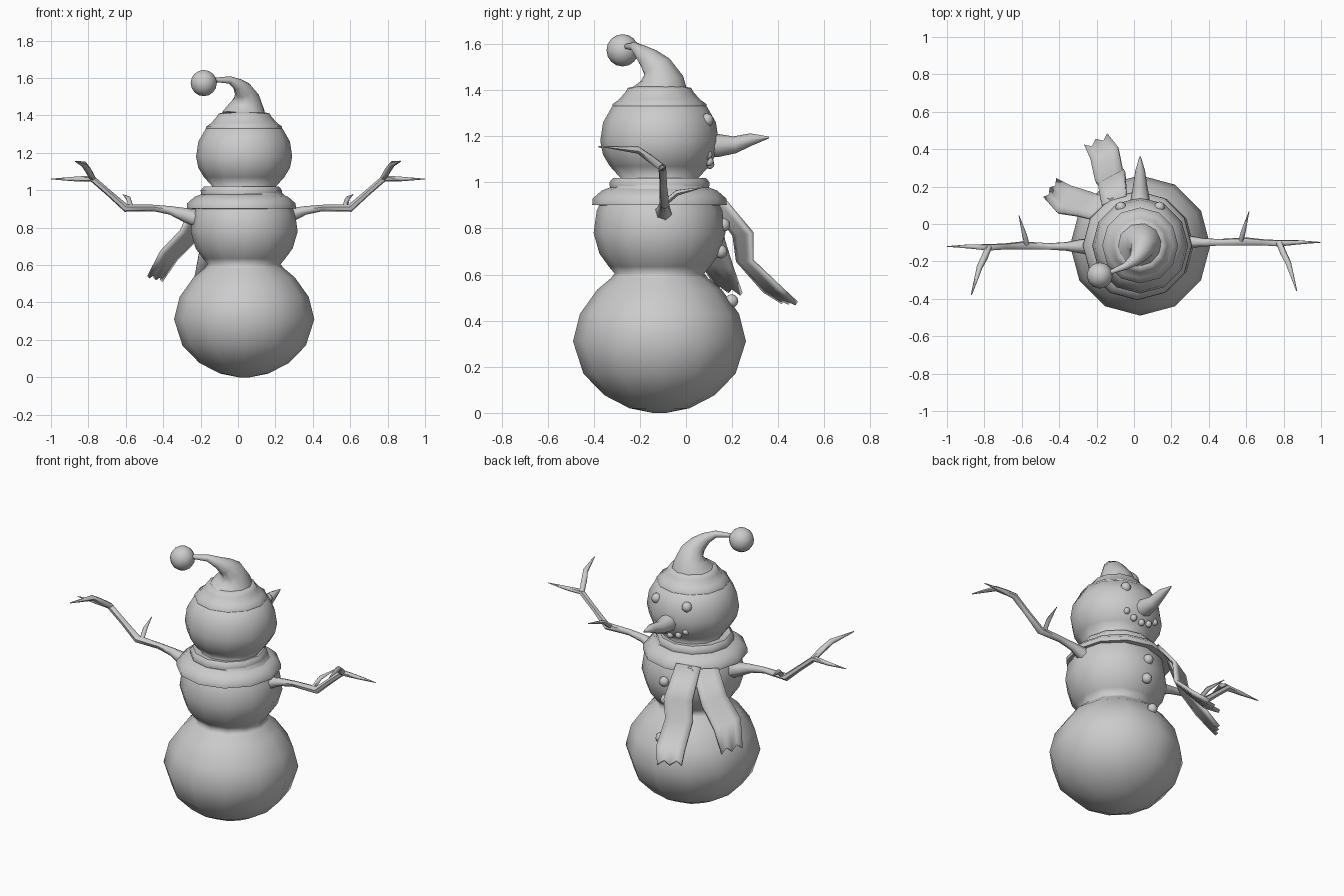
import bpy, bmesh
from math import sin, cos, pi, radians
from mathutils import Vector

if "Cube" in bpy.data.objects:
    bpy.data.objects.remove(bpy.data.objects["Cube"])

CX, CY = 0.033, -0.115   # vertical axis of the body


def finish(name, bm, angle=60):
    bmesh.ops.recalc_face_normals(bm, faces=bm.faces)
    me = bpy.data.meshes.new(name)
    bm.to_mesh(me)
    bm.free()
    me.shade_smooth()
    me.set_sharp_from_angle(angle=radians(angle))
    ob = bpy.data.objects.new(name, me)
    bpy.context.collection.objects.link(ob)
    return ob


def skin(name, rings, angle=60):
    """Join rings of points into a capped surface."""
    bm = bmesh.new()
    loops = [[bm.verts.new(p) for p in ring] for ring in rings]
    n = len(loops[0])
    for a, b in zip(loops, loops[1:]):
        for i in range(n):
            j = (i + 1) % n
            bm.faces.new((a[i], a[j], b[j], b[i]))
    bm.faces.new(loops[0])
    bm.faces.new(loops[-1])
    return finish(name, bm, angle)


def lathe(name, profile, cx=CX, cy=CY, n=12, angle=60):
    return skin(name, [[(cx + r * cos(2 * pi * i / n), cy + r * sin(2 * pi * i / n), z)
                        for i in range(n)] for r, z in profile], angle)


def tube(name, path, n=6):
    """Sweep a tapering circle along (x, y, z, radius) points."""
    pts = [Vector(p[:3]) for p in path]
    rings, u = [], None
    for k, p in enumerate(pts):
        t = (pts[min(k + 1, len(pts) - 1)] - pts[max(k - 1, 0)]).normalized()
        if u is None:
            u = t.orthogonal()
        u = (u - t * u.dot(t)).normalized()
        v = t.cross(u)
        rings.append([p + path[k][3] * (u * cos(2 * pi * i / n) + v * sin(2 * pi * i / n))
                      for i in range(n)])
    return skin(name, rings)


def ball(name, pos, r, u=8, v=6):
    bm = bmesh.new()
    bmesh.ops.create_uvsphere(bm, u_segments=u, v_segments=v, radius=r)
    bmesh.ops.translate(bm, verts=bm.verts, vec=pos)
    return finish(name, bm, 180)


def ribbon(name, left, right, cols=4):
    """Cloth strip between two edges, with a jagged end."""
    bm = bmesh.new()
    rows = []
    for k, (l, r) in enumerate(zip(left, right)):
        l, r = Vector(l), Vector(r)
        row = [l.lerp(r, c / cols) for c in range(cols + 1)]
        if k == len(left) - 1:
            back = (Vector(left[k - 1]) - l).normalized() * 0.03
            row = [p + back * (c % 2) for c, p in enumerate(row)]
        rows.append([bm.verts.new(p) for p in row])
    for a, b in zip(rows, rows[1:]):
        for c in range(cols):
            bm.faces.new((a[c], a[c + 1], b[c + 1], b[c]))
    ob = finish(name, bm, 40)
    mod = ob.modifiers.new("thickness", "SOLIDIFY")
    mod.thickness, mod.offset = 0.02, 0


# Snow body: three stacked balls in one profile
lathe("body", [(.03, .0), (.13, .02), (.24, .077), (.33, .17), (.375, .31), (.345, .43),
               (.27, .535), (.21, .585), (.195, .605), (.22, .635), (.26, .69), (.286, .78),
               (.272, .88), (.22, .97), (.17, 1.02), (.215, 1.07), (.245, 1.12),
               (.257, 1.18), (.245, 1.26), (.205, 1.33), (.1, 1.38)], angle=180)

# Scarf collar
lathe("scarf", [(.22, .91), (.255, .90), (.292, .903), (.29, .93), (.25, .965), (.215, .978),
                (.218, 1.0), (.20, 1.02), (.15, 1.015)], cx=.018, angle=50)

# Scarf tails
ribbon("scarf_tail_long",
       [(-.17, .10, .93), (-.19, .21, .77), (-.205, .225, .66), (-.23, .34, .53), (-.265, .42, .48)],
       [(-.04, .15, .94), (-.05, .285, .78), (-.06, .285, .66), (-.085, .41, .54), (-.14, .48, .475)])
ribbon("scarf_tail_short",
       [(-.24, .03, .92), (-.305, .045, .78), (-.41, .06, .67), (-.48, .14, .535)],
       [(-.13, .13, .92), (-.22, .165, .74), (-.33, .20, .63), (-.41, .24, .515)])

# Hat brim, bent cone and pompom
lathe("hat_brim", [(.18, 1.335), (.203, 1.328), (.203, 1.34), (.175, 1.36), (.145, 1.395),
                   (.137, 1.41), (.115, 1.415)], angle=70)
tube("hat_cone", [(.035, -.11, 1.40, .122), (.042, -.105, 1.45, .095), (.045, -.125, 1.50, .067),
                  (.028, -.16, 1.535, .05), (.0, -.195, 1.565, .033), (-.045, -.225, 1.59, .02),
                  (-.13, -.26, 1.59, .011)], 10)
ball("pompom", (-.183, -.275, 1.573), .07, 12, 8)

# Eyes, mouth and buttons
for s in (-1, 1):
    ball("eye", (CX + s * .103, .09, 1.27), .03)
for dx, y, z in ((-.1, .095, 1.12), (-.053, .1, 1.09), (0, .103, 1.078),
                 (.053, .1, 1.09), (.1, .095, 1.12)):
    ball("mouth_bead", (CX + dx, y, z), .02)
for y, z in ((.162, .815), (.15, .70), (.197, .485)):
    ball("button", (CX, y, z), .03)

# Nose
tube("nose", [(CX, .09, 1.165, .055), (CX, .14, 1.16, .05), (CX, .21, 1.163, .037),
              (CX, .285, 1.187, .026), (CX, .36, 1.195, .004)], 8)

# Branch arms, each with a fork and a small twig
arm = [(.21, 0, .845, .05), (.29, 0, .87, .038), (.36, 0, .892, .024), (.45, 0, .905, .018),
       (.60, .005, .905, .022), (.69, .0, .985, .017), (.78, -.005, 1.063, .018),
       (.88, 0, 1.06, .012), (1.0, 0, 1.06, .002)]
fork = [(.775, 0, 1.06, .017), (.80, -.06, 1.105, .018), (.825, -.11, 1.14, .016),
        (.87, -.26, 1.155, .003)]
twig = [(.57, 0, .905, .014), (.585, .06, .955, .013), (.615, .165, .977, .002)]
for s, y0, side in ((-1, -.12, "left"), (1, -.098, "right")):
    for name, path in (("arm", arm), ("fork", fork), ("twig", twig)):
        tube(f"{name}_{side}", [(s * x, y0 + y, z, r) for x, y, z, r in path])
